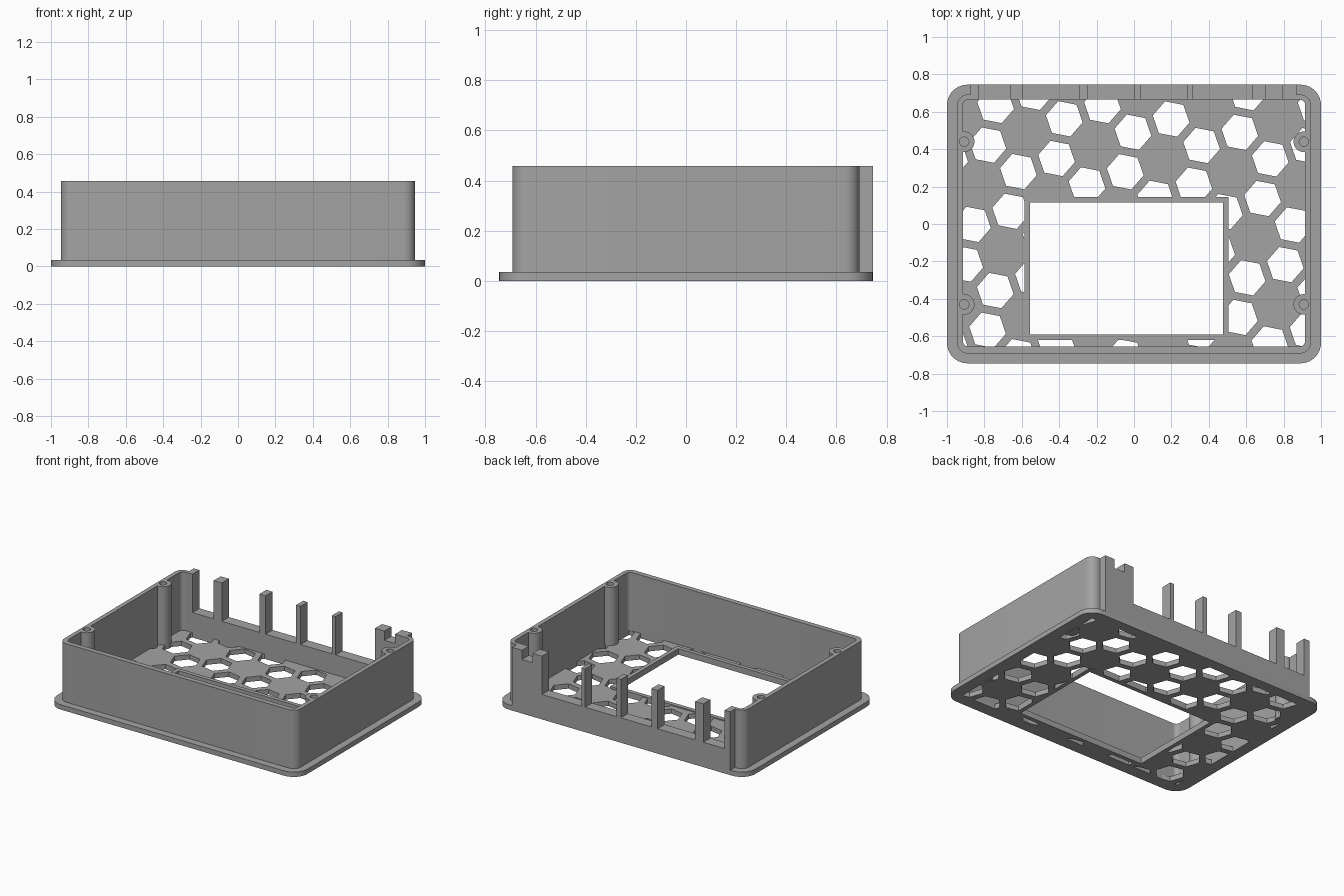
import bpy, bmesh
from math import radians, cos, sin, pi
from mathutils import Vector

if "Cube" in bpy.data.objects:
    bpy.data.objects.remove(bpy.data.objects["Cube"])

grey = bpy.data.materials.new("plain_grey")
grey.use_nodes = True
colour = (0.37, 0.37, 0.37, 1)
grey.diffuse_color = colour
grey.node_tree.nodes["Principled BSDF"].inputs["Base Color"].default_value = colour

PLATE, TOP = 0.035, 0.457
IN_X, IN_FRONT, IN_BACK = 0.915, -0.655, 0.665
BACK_Y = 0.745


def rounded_rect(x0, x1, y0, y1, r, steps=10):
    pts = []
    for i, (cx, cy) in enumerate([(x1 - r, y1 - r), (x0 + r, y1 - r),
                                  (x0 + r, y0 + r), (x1 - r, y0 + r)]):
        for k in range(steps + 1):
            a = (i + k / steps) * pi / 2
            pts.append((cx + r * cos(a), cy + r * sin(a)))
    return pts


def rect(x0, x1, y0, y1):
    return [(x0, y0), (x1, y0), (x1, y1), (x0, y1)]


def circle(cx, cy, r, n=32, turn=0.0):
    return [(cx + r * cos(turn + 2 * pi * k / n), cy + r * sin(turn + 2 * pi * k / n))
            for k in range(n)]


def prism(name, outlines, z0, z1, upright=False):
    """Extrude closed outlines along z, or along y when upright."""
    bm = bmesh.new()
    for pts in outlines:
        place = (lambda p: (p[0], z0, p[1])) if upright else (lambda p: (p[0], p[1], z0))
        face = bm.faces.new([bm.verts.new(place(p)) for p in pts])
        new = bmesh.ops.extrude_face_region(bm, geom=[face])["geom"]
        move = Vector((0, z1 - z0, 0)) if upright else Vector((0, 0, z1 - z0))
        bmesh.ops.translate(bm, vec=move, verts=[g for g in new if isinstance(g, bmesh.types.BMVert)])
    bmesh.ops.recalc_face_normals(bm, faces=bm.faces)
    mesh = bpy.data.meshes.new(name)
    bm.to_mesh(mesh)
    bm.free()
    mesh.materials.append(grey)
    obj = bpy.data.objects.new(name, mesh)
    bpy.context.collection.objects.link(obj)
    return obj


def combine(obj, tool, operation="DIFFERENCE"):
    """Apply a boolean and discard the tool object."""
    mod = obj.modifiers.new("cut", "BOOLEAN")
    mod.object, mod.operation, mod.solver = tool, operation, "EXACT"
    bpy.context.view_layer.update()
    result = bpy.data.meshes.new_from_object(obj.evaluated_get(bpy.context.evaluated_depsgraph_get()))
    obj.modifiers.clear()
    obj.data = result
    bpy.data.objects.remove(tool)


# Flange around the base
flange = prism("base_flange", [rounded_rect(-1, 1, -BACK_Y, BACK_Y, 0.11)], 0, PLATE)
combine(flange, prism("cutter", [rect(-IN_X, IN_X, IN_FRONT, IN_BACK)], -0.1, 0.1))

# Floor grille: honeycomb with every third cell left solid
floor = prism("grille_floor", [rect(-IN_X, IN_X, IN_FRONT, IN_BACK)], 0, PLATE)
pitch, tilt = 0.374, radians(-11)
u = Vector((cos(tilt), sin(tilt))) * pitch
v = Vector((cos(tilt + pi / 3), sin(tilt + pi / 3))) * pitch
start = Vector((-0.577, 0.492))
cells = []
for i in range(-8, 9):
    for j in range(-8, 9):
        for offset in ((u + v) / 3, (u + v) * 2 / 3):
            c = start + u * i + v * j + offset
            if abs(c.x) < 1.02 and abs(c.y) < 0.78:
                cells.append(circle(c.x, c.y, 0.1, 6, tilt))
combine(floor, prism("cutter", cells, -0.1, 0.1))
combine(floor, prism("cutter", [rect(-0.585, 0.505, -0.62, 0.145)], -0.1, 0.1))

# Frame around the window opening
frame = prism("window_frame", [rect(-0.585, 0.505, -0.62, 0.145)], 0, PLATE + 0.008)
combine(frame, prism("cutter", [rect(-0.555, 0.475, -0.59, 0.115)], -0.1, 0.1))

# Side and front walls with screw bosses
shell = prism("side_walls", [rounded_rect(-0.947, 0.947, -0.692, 0.692, 0.06)], PLATE, TOP)
combine(shell, prism("cutter", [rounded_rect(-IN_X, IN_X, IN_FRONT, IN_BACK, 0.03)], -0.1, 1))
centres = [(s * 0.908, y) for s in (-1, 1) for y in (0.44, -0.43)]
for x, y in centres:
    outline = [(max(-0.935, min(0.935, px)), py) for px, py in circle(x, y, 0.055)]
    merged = []
    for p in outline:
        # keep only the two ends of the flat side inside the wall
        if abs(p[0]) < 0.935 or abs(abs(p[1] - y) - 0.0457) < 0.004:
            merged.append(p)
    combine(shell, prism("boss", [merged], PLATE, TOP), "UNION")
combine(shell, prism("cutter", [circle(x, y, 0.025, 24) for x, y in centres], 0.12, 1))
combine(shell, prism("cutter", [rect(-0.875, 0.87, 0.6, 0.8)], -0.1, 1))

# Boss feet that fill the grille holes underneath
for n, (x, y) in enumerate(centres):
    side = 1 if x > 0 else -1
    foot = [(side * min(abs(px), IN_X), py) for px, py in circle(x, y, 0.054, 32)]
    foot = [p for k, p in enumerate(foot) if abs(p[0]) < IN_X]
    foot.sort(key=lambda p: p[1])
    prism("boss_foot_%d" % (n + 1), [foot], 0.002, PLATE + 0.001)

# Rear wall with upright posts between the connector notches
SILL, STEP = 0.18, 0.39
posts = [(-0.875, -0.83), (-0.66, -0.595), (-0.295, -0.245), (0.0, 0.035),
         (0.285, 0.315), (0.63, 0.705)]
profile = [(-0.875, PLATE)]
for x0, x1 in posts:
    if x0 > -0.87:
        profile.append((x0, SILL))
    profile += [(x0, TOP), (x1, TOP)]
    profile.append((x1, STEP if x1 > 0.7 else SILL))
profile += [(0.79, STEP), (0.79, TOP), (0.87, TOP), (0.87, PLATE)]
prism("rear_wall", [profile], IN_BACK, BACK_Y, upright=True)

# Smooth the round corners and keep hard edges crisp
bpy.ops.object.select_all(action="DESELECT")
for obj in (flange, shell):
    obj.select_set(True)
    bpy.context.view_layer.objects.active = obj
bpy.ops.object.shade_smooth_by_angle(angle=radians(30))
